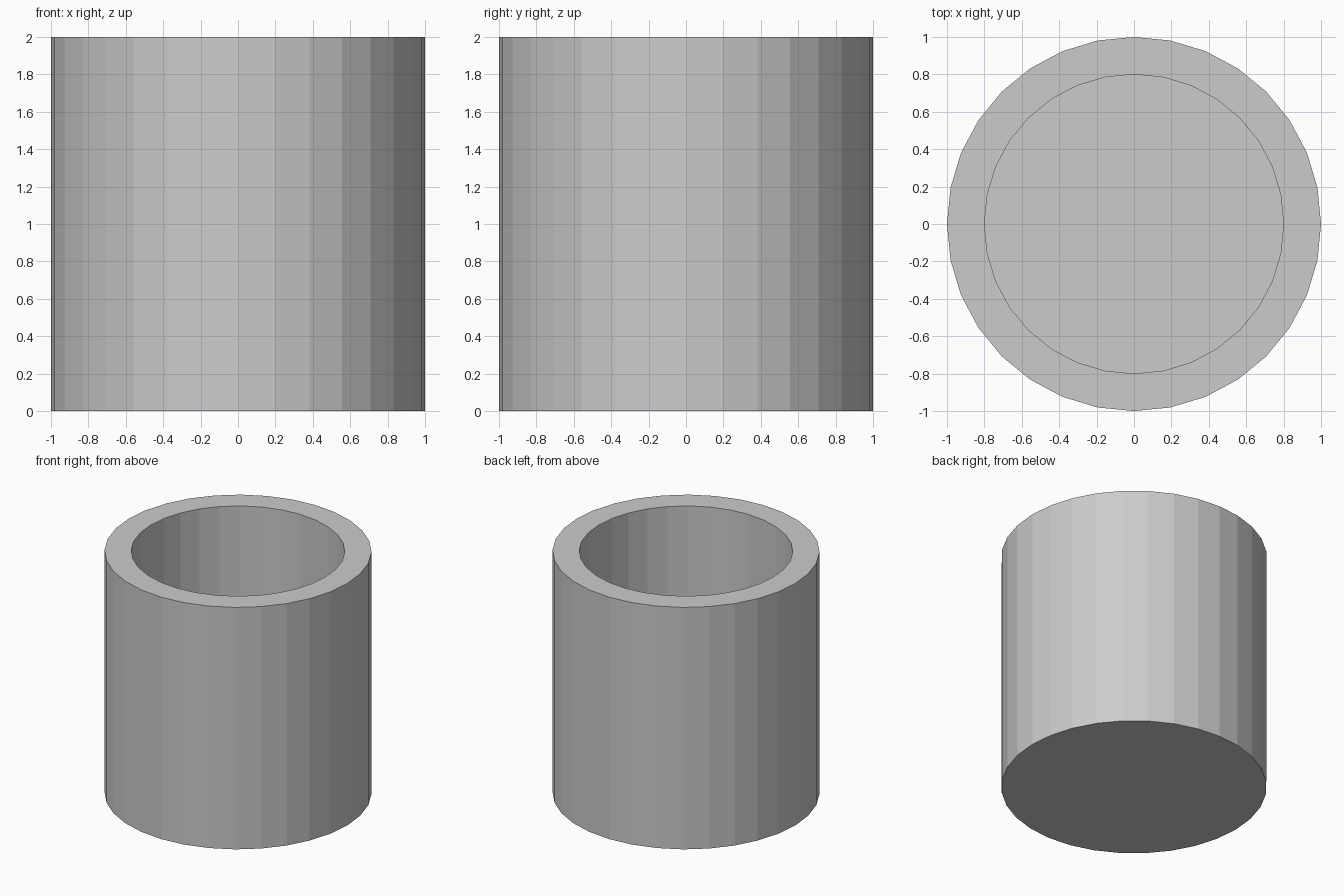
import bpy
import math

if "Cube" in bpy.data.objects:
    bpy.data.objects.remove(bpy.data.objects["Cube"])

SIDES = 32

# Cup profile (radius, height): outer wall, rim, inner wall
profile = [(1.0, 0.0), (1.0, 2.0), (0.8, 2.0), (0.8, 0.2)]

verts = [(r * math.cos(2 * math.pi * i / SIDES), r * math.sin(2 * math.pi * i / SIDES), z)
         for r, z in profile for i in range(SIDES)]

# Underside and inner floor caps
last = (len(profile) - 1) * SIDES
faces = [tuple(reversed(range(SIDES))), tuple(range(last, last + SIDES))]

# Flat wall and rim faces between neighbouring rings
for k in range(len(profile) - 1):
    a, b = k * SIDES, (k + 1) * SIDES
    for i in range(SIDES):
        j = (i + 1) % SIDES
        faces.append((a + i, a + j, b + j, b + i))

mesh = bpy.data.meshes.new("cup")
mesh.from_pydata(verts, [], faces)
mesh.update()
cup = bpy.data.objects.new("cup", mesh)
bpy.context.collection.objects.link(cup)
